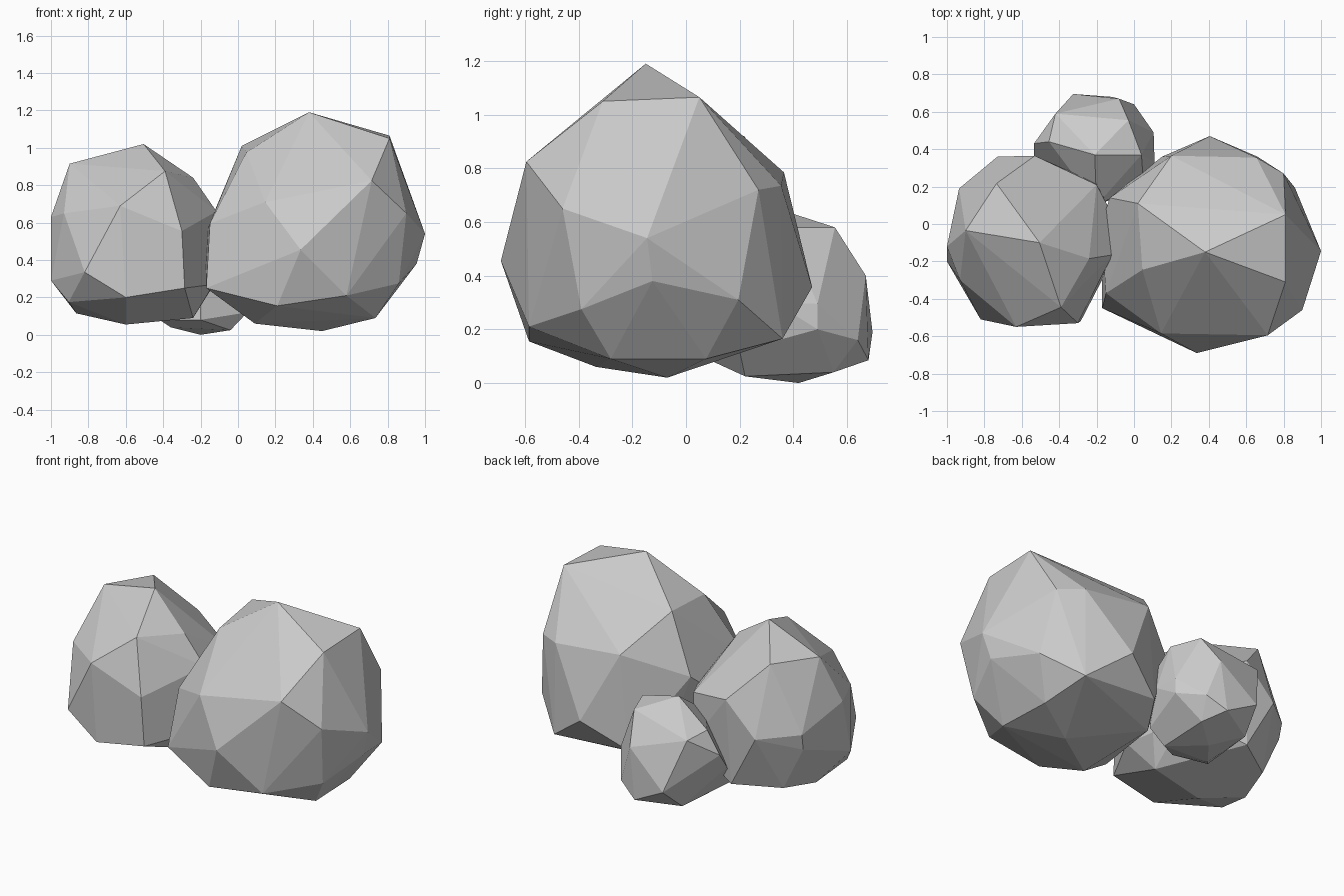
import bpy, bmesh, math

def boulder(name, corners):
    """Faceted stone: convex hull of its corners, near-flat facets merged."""
    bm = bmesh.new()
    for c in corners:
        bm.verts.new(c)
    bmesh.ops.convex_hull(bm, input=bm.verts[:])
    loose = [v for v in bm.verts if not v.link_faces]
    bmesh.ops.delete(bm, geom=loose, context='VERTS')
    bmesh.ops.dissolve_limit(bm, angle_limit=math.radians(5),
                             verts=bm.verts[:], edges=bm.edges[:])
    bmesh.ops.recalc_face_normals(bm, faces=bm.faces[:])
    me = bpy.data.meshes.new(name)
    bm.to_mesh(me)
    bm.free()
    ob = bpy.data.objects.new(name, me)
    bpy.context.collection.objects.link(ob)
    return ob

# Large stone on the right
boulder("large_rock", [
    (.38, -.15, 1.19), (.81, .05, 1.065), (.81, -.31, 1.05), (.02, .11, 1.01),
    (.045, -.245, .975), (.145, -.585, .71), (.715, -.595, .825),
    (.335, -.69, .455), (.90, -.46, .65), (1, -.145, .54),
    (.955, -.125, .38), (.86, -.39, .275), (.735, -.28, .09),
    (.45, -.07, .02), (.58, -.585, .21), (.21, -.585, .155),
    (.09, -.335, .06), (-.17, -.45, .25), (-.15, -.37, .595),
    (-.175, 0, .53), (.2, .365, .785), (.655, .355, .735), (.80, .27, .72),
    (.405, .47, .357), (.86, .195, .31), (.72, .075, .09),
    (.66, .36, .165), (.15, .36, .2), (-.13, .14, .65), (.05, .18, .11),
])

# Medium stone on the left
boulder("medium_rock", [
    (-.505, -.1, 1.02), (-.90, -.035, .915), (-.735, .217, .92),
    (-.39, -.445, .875), (-.63, -.55, .69), (-.24, -.185, .84),
    (-.115, -.165, .66), (-.30, -.53, .555), (-.93, -.30, .65),
    (-1, -.12, .63), (-1, -.2, .29), (-.82, -.51, .335),
    (-.905, -.3, .175), (-.865, -.05, .115), (-.6, -.54, .2),
    (-.285, -.52, .25), (-.6, -.15, .055), (-.24, -.1, .09),
    (-.13, -.22, .27),
    (-.935, .19, .52), (-.93, .17, .42), (-.73, .36, .5), (-.53, .365, .7),
    (-.2, .21, .6), (-.137, .09, .58), (-.55, .34, .17), (-.8, .18, .15),
    (-.14, 0, .25), (-.2, .22, .3),
])

# Small stone at the back
boulder("small_rock", [
    (-.21, .37, .64), (.04, .37, .58), (-.42, .59, .5), (-.03, .555, .58),
    (-.08, .67, .4), (-.325, .695, .19), (-.12, .68, .085), (0, .64, .16),
    (.105, .49, .295), (.105, .49, .2), (.11, .33, .3), (-.535, .43, .38),
    (-.535, .36, .28), (-.455, .44, .52), (-.2, .42, 0), (-.04, .22, .025),
    (-.36, .22, .04), (-.04, .55, .04), (-.36, .55, .06), (-.2, .1, .08),
    (-.42, .15, .08), (-.2, .1, .45), (.05, .22, .45), (.05, .2, .12),
])
